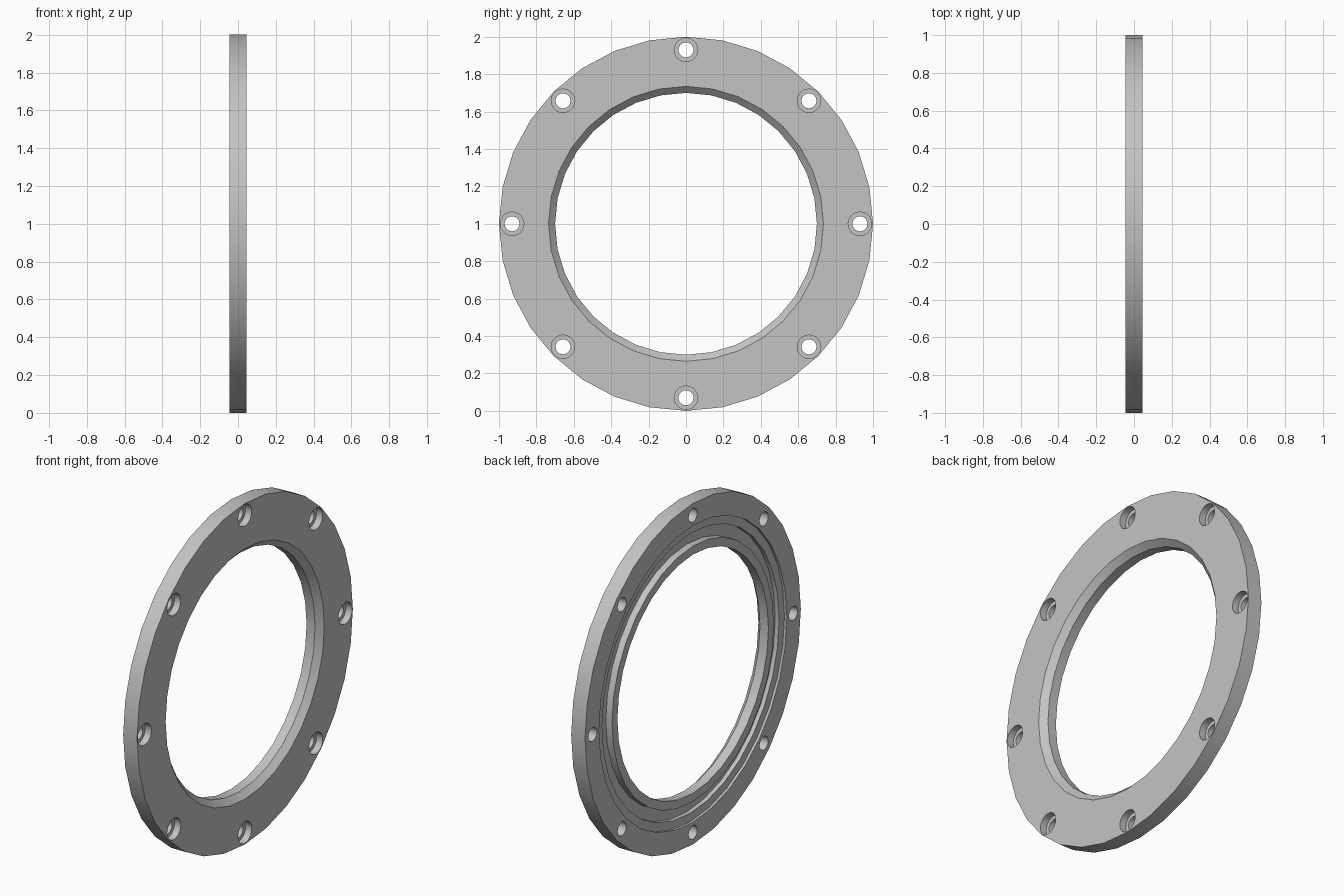
import bpy
import bmesh
from math import cos, sin, pi, radians
from mathutils import Matrix, Vector

old = bpy.data.objects.get("Cube")
if old:
    bpy.data.objects.remove(old, do_unlink=True)

SEGMENTS = 32
HALF = 0.045            # half thickness of the ring
CENTRE = Vector((0, 0, 1))

steel = bpy.data.materials.new("grey metal")
steel.use_nodes = True
grey = (0.55, 0.55, 0.55, 1)
steel.diffuse_color = grey
steel.node_tree.nodes["Principled BSDF"].inputs["Base Color"].default_value = grey


def make_object(name, bm):
    bmesh.ops.recalc_face_normals(bm, faces=bm.faces)
    mesh = bpy.data.meshes.new(name)
    bm.to_mesh(mesh)
    bm.free()
    mesh.materials.append(steel)
    obj = bpy.data.objects.new(name, mesh)
    bpy.context.collection.objects.link(obj)
    return obj


def lathe(name, profile):
    """Turn a closed (x, radius) profile around the x axis."""
    bm = bmesh.new()
    rings = []
    for i in range(SEGMENTS):
        a = 2 * pi * i / SEGMENTS
        rings.append([bm.verts.new(CENTRE + Vector((x, r * cos(a), r * sin(a))))
                      for x, r in profile])
    n = len(profile)
    for i, ring in enumerate(rings):
        nxt = rings[(i + 1) % SEGMENTS]
        for j in range(n):
            k = (j + 1) % n
            bm.faces.new((ring[j], ring[k], nxt[k], nxt[j]))
    return make_object(name, bm)


def drill(target, name, radius, x_start, x_end):
    """Cut eight evenly spaced round holes along x."""
    bm = bmesh.new()
    for i in range(8):
        a = i * pi / 4
        spot = CENTRE + Vector(((x_start + x_end) / 2, 0.93 * cos(a), 0.93 * sin(a)))
        bmesh.ops.create_cone(
            bm, cap_ends=True, segments=24, radius1=radius, radius2=radius,
            depth=x_end - x_start,
            matrix=Matrix.Translation(spot) @ Matrix.Rotation(pi / 2, 4, 'Y'))
    cutter = make_object(name, bm)
    cutter.hide_render = True
    mod = target.modifiers.new(name, 'BOOLEAN')
    mod.operation = 'DIFFERENCE'
    mod.solver = 'EXACT'
    mod.object = cutter
    bpy.context.view_layer.objects.active = target
    bpy.ops.object.modifier_apply(modifier=name)
    bpy.data.objects.remove(cutter, do_unlink=True)


# Ring body: chamfered bore, inner lip, seal groove and shallow step at the back
ring = lathe("flange_ring", [
    (HALF, 1.0), (HALF, 0.735),
    (HALF - 0.035, 0.70), (-HALF, 0.70),
    (-HALF, 0.75), (-HALF + 0.04, 0.75),
    (-HALF + 0.04, 0.82), (-HALF + 0.015, 0.82),
    (-HALF + 0.015, 0.87), (-HALF, 0.87),
    (-HALF, 1.0),
])

# Bolt holes and their counterbores
drill(ring, "bolt_holes", 0.04, -0.1, 0.1)
drill(ring, "counterbores", 0.063, HALF - 0.04, 0.1)

# Smooth round walls, sharp corners
bpy.ops.object.select_all(action='DESELECT')
ring.select_set(True)
bpy.context.view_layer.objects.active = ring
bpy.ops.object.shade_smooth_by_angle(angle=radians(30))
